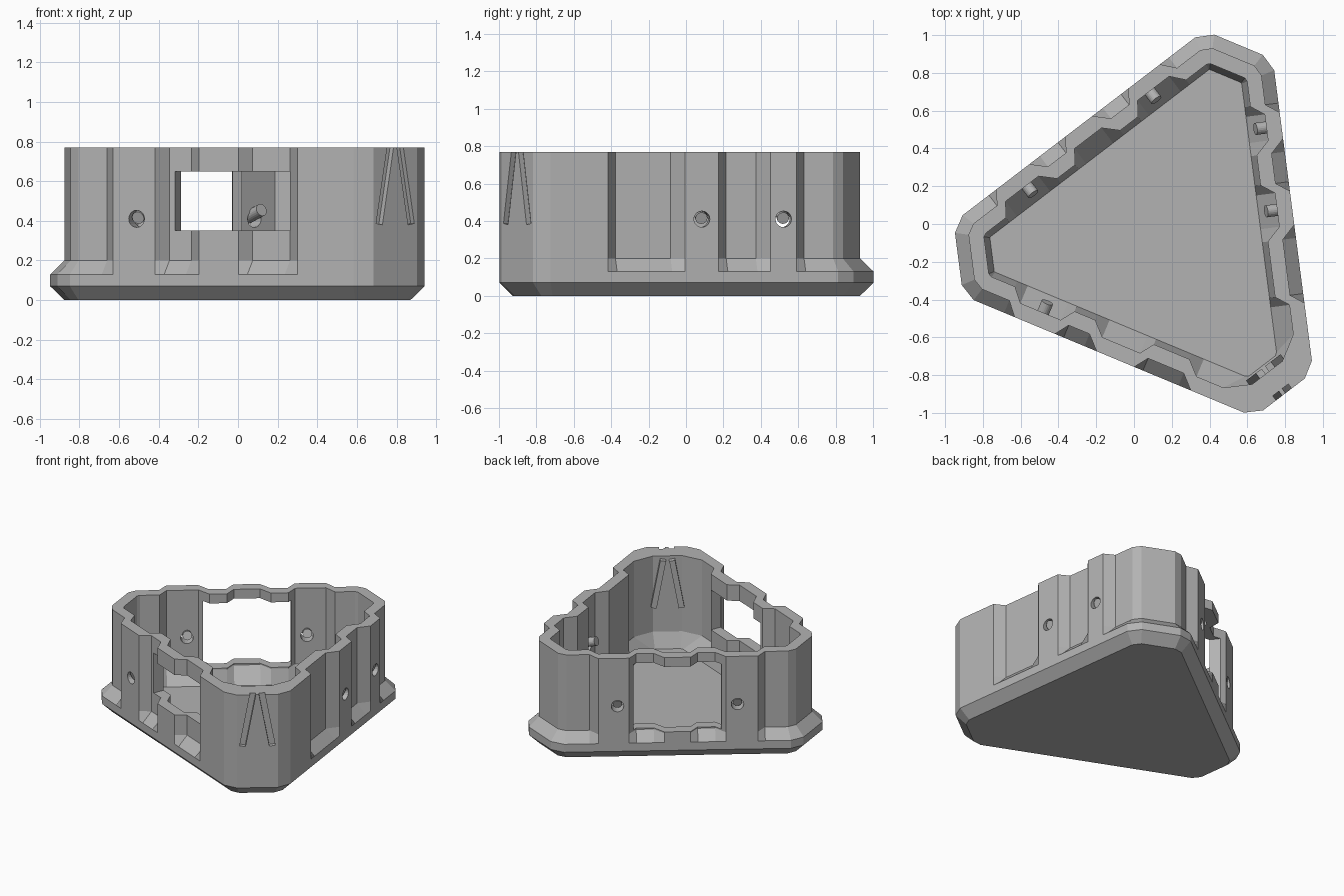
import bpy, bmesh
from math import radians, cos, sin, pi
from mathutils import Matrix, Vector

cube = bpy.data.objects.get("Cube")
if cube:
    bpy.data.objects.remove(cube)

grey = bpy.data.materials.new("plain grey")
grey.use_nodes = True
grey.diffuse_color = (0.45, 0.45, 0.45, 1)
grey.node_tree.nodes["Principled BSDF"].inputs["Base Color"].default_value = (0.45, 0.45, 0.45, 1)

# Rounded triangle: edge distance, half edge length, corner distance, half corner width
CENTRE = Vector((0.139, -0.046, 0))
R, T, C, H = 0.709, 0.775, 1.078, 0.139
K = 0.268                      # vertex shift per unit of offset
RECESS, THICK, HEIGHT = 0.07, 0.08, 0.77
RIGHT, BACK, FRONT = 7.4, 127.4, 247.4
MARKED = FRONT + 60            # full-depth corner carrying the chevron

# Each side: angle, recessed corner before / after, recessed bays along the edge
SIDES = [
    (RIGHT, False, True, [(-0.467, -0.05), (0.13, 0.41)]),
    (BACK, True, True, [(-0.33, -0.09), (0.09, 0.33)]),
    (FRONT, True, False, [(-0.309, -0.07), (0.146, 0.47)]),
]


def spot(angle, r, t, z=0):
    a = radians(angle)
    return CENTRE + Vector((r * cos(a) - t * sin(a), r * sin(a) + t * cos(a), z))


def ring(z, flush, recessed, marked):
    """Closed outline; the three values are inward offsets."""
    pts = []

    def edge_end(rec):
        if rec:
            return T - K * recessed, recessed
        return T - K * marked - 1.73 * (marked - flush), flush

    for angle, before, after, bays in SIDES:
        t, d = edge_end(before)
        row = [(-t, d)]
        if before:
            row += [(-0.60, recessed), (-0.54, flush)]
        for a, b in bays:
            row += [(a, flush), (a + 0.05, recessed), (b - 0.07, recessed), (b, flush)]
        if after:
            row += [(0.55, flush), (0.60, recessed)]
        row.append(edge_end(after))
        pts += [spot(angle, R - d, t, z) for t, d in row]
        c = recessed if after else marked
        pts += [spot(angle + 60, C - c, s * (H - K * c), z) for s in (-1, 1)]
    return pts


def finish(name, bm):
    bmesh.ops.recalc_face_normals(bm, faces=bm.faces)
    mesh = bpy.data.meshes.new(name)
    bm.to_mesh(mesh)
    bm.free()
    mesh.materials.append(grey)
    obj = bpy.data.objects.new(name, mesh)
    bpy.context.collection.objects.link(obj)
    return obj


def box(name, angle, r, t, z, size, tilt=0.0):
    bm = bmesh.new()
    m = (Matrix.Translation(spot(angle, r, t, z)) @ Matrix.Rotation(radians(angle), 4, 'Z')
         @ Matrix.Rotation(tilt, 4, 'X') @ Matrix.Diagonal((*size, 1)))
    bmesh.ops.create_cube(bm, size=1, matrix=m)
    return finish(name, bm)


def rod(name, start, end, radius):
    axis = end - start
    bm = bmesh.new()
    m = Matrix.Translation((start + end) / 2) @ axis.to_track_quat('Z', 'Y').to_matrix().to_4x4()
    bmesh.ops.create_cone(bm, cap_ends=True, segments=20, radius1=radius, radius2=radius,
                          depth=axis.length, matrix=m)
    return finish(name, bm)


# Tray: chamfered foot, sloped ledge, pleated wall and hollow inside
inner = (THICK, RECESS + THICK, 0.145)
rings = [
    ring(0, RECESS, RECESS, RECESS),
    ring(0.07, 0, 0, 0),
    ring(0.13, 0, 0, 0),
    ring(0.20, 0, RECESS, 0),
    ring(HEIGHT, 0, RECESS, 0),
    ring(HEIGHT, *inner),
    ring(0.20, *inner),
    ring(0.09, 0.18, 0.18, 0.19),
]
bm = bmesh.new()
loops = [[bm.verts.new(p) for p in r] for r in rings]
for low, high in zip(loops, loops[1:]):
    for i in range(len(low)):
        j = (i + 1) % len(low)
        bm.faces.new((low[i], low[j], high[j], high[i]))
bm.faces.new(loops[0])
bm.faces.new(loops[-1])
tray = finish("tray_body", bm)

# Windows
cutters = [
    box("front_window_cutter", FRONT, 0.64, 0.085, 0.50, (0.3, 0.63, 0.30)),
    box("back_window_cutter", BACK, 0.64, 0.0, 0.455, (0.3, 0.60, 0.49)),
]

# Round holes, each with a slanted pin leaning inward
for i, (angle, t) in enumerate([(FRONT, -0.41), (RIGHT, 0.04), (RIGHT, 0.48),
                                (BACK, -0.41), (BACK, 0.41)]):
    cutters.append(rod("hole_cutter", spot(angle, 0.5, t, 0.41), spot(angle, 0.8, t, 0.41), 0.043))
    rod("pin_%d" % (i + 1), spot(angle, 0.69, t, 0.415), spot(angle, 0.57, t, 0.455), 0.032)

# Chevron on the full corner: grooves outside, ridges inside
for side, s in (("left", 1), ("right", -1)):
    cutters.append(box("groove_cutter", MARKED, C, s * 0.063, 0.595, (0.06, 0.04, 0.43), s * 0.18))
    box("corner_ridge_" + side, MARKED, C - 0.15, s * 0.063, 0.57, (0.06, 0.04, 0.36), s * 0.18)

# Cut the openings and drop the cutters
for c in cutters:
    c.hide_render = True
    mod = tray.modifiers.new(c.name, 'BOOLEAN')
    mod.operation = 'DIFFERENCE'
    mod.solver = 'EXACT'
    mod.object = c
bpy.context.view_layer.update()
cut = bpy.data.meshes.new_from_object(tray.evaluated_get(bpy.context.evaluated_depsgraph_get()))
tray.modifiers.clear()
tray.data = cut
for c in cutters:
    bpy.data.objects.remove(c)
